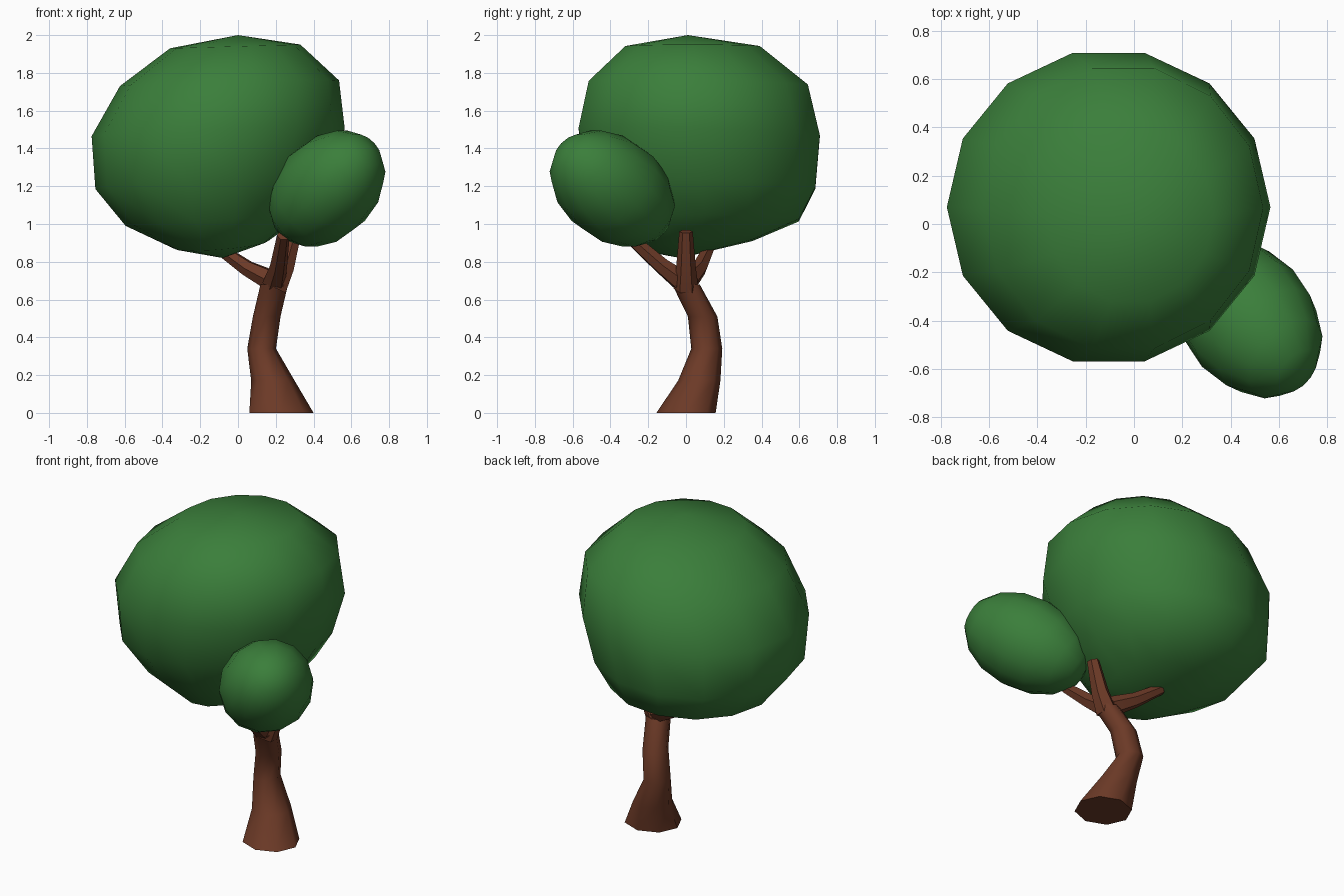
import bpy, bmesh, math
from mathutils import Vector

if "Cube" in bpy.data.objects:
    bpy.data.objects.remove(bpy.data.objects["Cube"])


def material(name, rgb):
    m = bpy.data.materials.new(name)
    m.diffuse_color = (*rgb, 1)
    m.use_nodes = True
    m.node_tree.nodes["Principled BSDF"].inputs["Base Color"].default_value = m.diffuse_color
    return m


LEAF = material("leaf green", (0.043, 0.21, 0.043))
BARK = material("bark brown", (0.15, 0.042, 0.02))


def loft(name, rings, mat, angle):
    """Skin a list of point rings; a one-point ring is a pole, open ends are capped."""
    bm = bmesh.new()
    loops = [[bm.verts.new(p) for p in r] for r in rings]
    for a, b in zip(loops, loops[1:]):
        n = max(len(a), len(b))
        for i in range(n):
            j = (i + 1) % n
            if len(a) == 1:
                bm.faces.new((a[0], b[i], b[j]))
            elif len(b) == 1:
                bm.faces.new((a[i], a[j], b[0]))
            else:
                bm.faces.new((a[i], a[j], b[j], b[i]))
    for end in (loops[0], loops[-1]):
        if len(end) > 1:
            bm.faces.new(end)
    bmesh.ops.recalc_face_normals(bm, faces=bm.faces)
    me = bpy.data.meshes.new(name)
    bm.to_mesh(me)
    bm.free()
    ob = bpy.data.objects.new(name, me)
    bpy.context.collection.objects.link(ob)
    me.materials.append(mat)
    bpy.ops.object.select_all(action='DESELECT')
    ob.select_set(True)
    bpy.context.view_layer.objects.active = ob
    bpy.ops.object.shade_smooth_by_angle(angle=math.radians(angle))
    return ob


def ring(cx, cy, z, rx, ry, tx=0, ty=0, n=8):
    """Level ellipse of n points; tx and ty lift its +x and +y sides."""
    pts = []
    for i in range(n):
        c, s = math.cos(math.tau * i / n), math.sin(math.tau * i / n)
        pts.append(Vector((cx + rx * c, cy + ry * s, z + tx * c + ty * s)))
    return pts


# large crown: lopsided 14-sided ball
crown = [(-.015, .035, 1.94, .345, .365, .01, 0),
         (-.045, .065, 1.745, .58, .595, .015, -.01),
         (-.105, .07, 1.485, .67, .655, .02, -.02),
         (-.14, .08, 1.21, .615, .62, .025, -.02),
         (-.12, .10, 1.02, .475, .51, .03, .0),
         (-.09, .05, .89, .25, .31, .02, .025)]
loft("large_crown", [[(0, .01, 2.0)]] + [ring(*r, n=14) for r in crown] + [[(-.08, -.03, .82)]], LEAF, 60)

# small crown: egg stretched along a diagonal
rot = Vector((1, -1, 1)).to_track_quat('Z', 'Y')
centre = Vector((.47, -.39, 1.187))


def egg_point(p):
    q = rot @ Vector(p)
    q.y *= 1.07
    return centre + q


egg = [[(0, 0, .385)]]
for k in range(1, 8):
    t = math.pi * k / 8
    r = .266 * math.sin(t)
    egg.append(ring(0, 0, .385 * math.cos(t), r, r, n=14))
egg.append([(0, 0, -.385)])
loft("small_crown", [[egg_point(p) for p in r] for r in egg], LEAF, 60)

# trunk: flared foot and a bend
trunk = [(.23, 0, 0, .17, .157), (.185, .07, .17, .115, .112), (.125, .11, .34, .076, .082),
         (.152, .088, .51, .073, .078), (.192, 0, .68, .073, .073)]
loft("trunk", [ring(*r) for r in trunk], BARK, 50)


# branches: tapered six-sided tubes
def branch(name, path, radii):
    pts = [Vector(p) for p in path]
    rings = []
    for i, (p, r) in enumerate(zip(pts, radii)):
        d = pts[min(i + 1, len(pts) - 1)] - pts[max(i - 1, 0)]
        q = d.to_track_quat('Z', 'Y')
        rings.append([p + q @ v for v in ring(0, 0, 0, r, r, n=6)])
    loft(name, rings, BARK, 30)


branch("branch_front", [(.19, -.01, .69), (.215, -.13, .78), (.24, -.31, .94)], (.062, .046, .034))
branch("branch_left", [(.18, .01, .70), (.05, .07, .765), (-.1, .12, .87)], (.06, .044, .032))
branch("branch_right", [(.2, 0, .66), (.252, 0, .77), (.305, 0, .96)], (.066, .052, .036))
